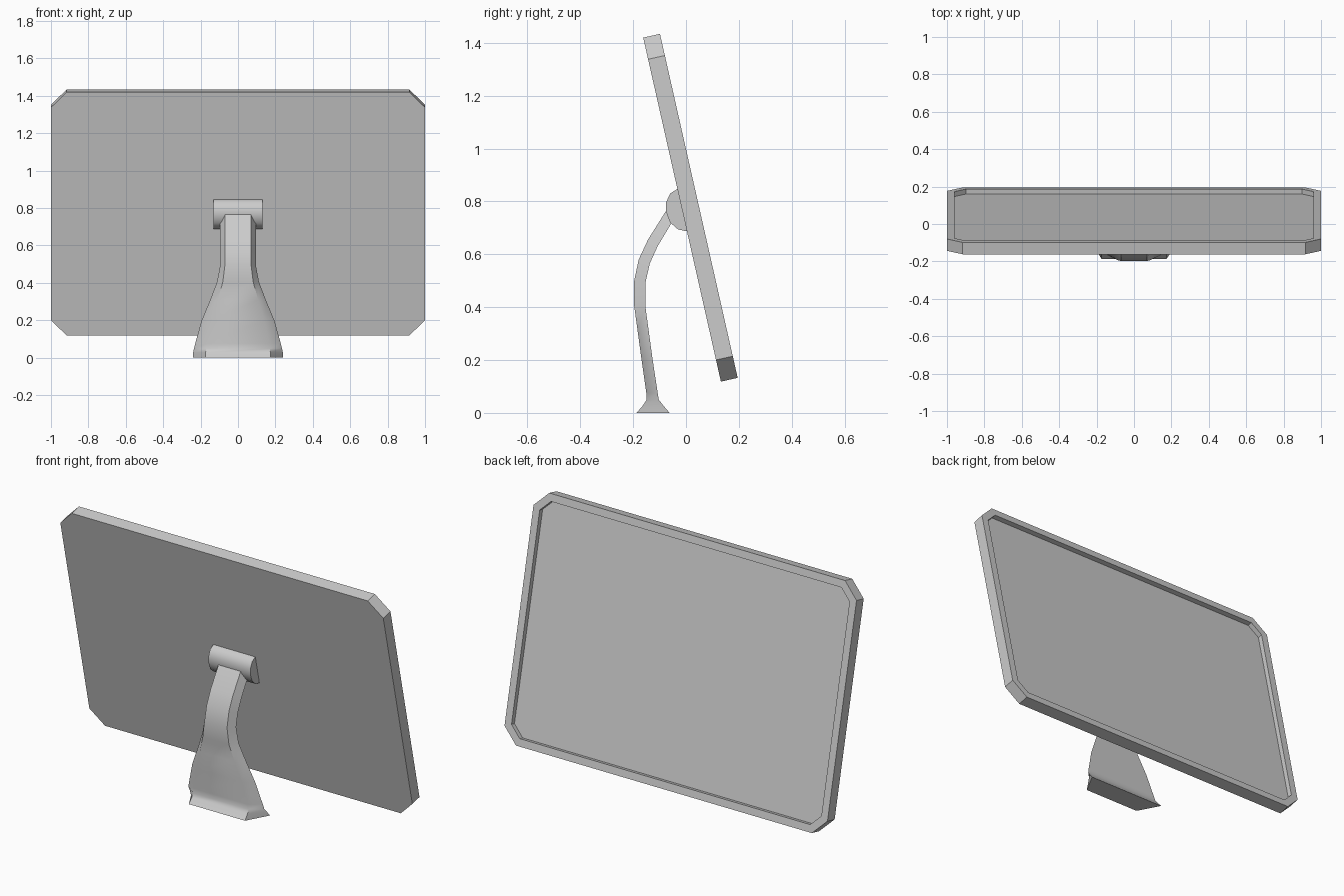
import bpy, bmesh
from math import radians
from mathutils import Vector

if "Cube" in bpy.data.objects:
    bpy.data.objects.remove(bpy.data.objects["Cube"])


def finish(bm, name, smooth=None):
    bmesh.ops.recalc_face_normals(bm, faces=bm.faces)
    me = bpy.data.meshes.new(name)
    bm.to_mesh(me)
    bm.free()
    ob = bpy.data.objects.new(name, me)
    bpy.context.collection.objects.link(ob)
    if smooth:
        bpy.ops.object.select_all(action='DESELECT')
        ob.select_set(True)
        bpy.context.view_layer.objects.active = ob
        bpy.ops.object.shade_smooth_by_angle(angle=radians(smooth))
    return ob


def loft(rings, name, smooth):
    """Skin a list of matching rings and cap both ends."""
    bm = bmesh.new()
    vs = [[bm.verts.new(p) for p in r] for r in rings]
    n = len(vs[0])
    for a, b in zip(vs, vs[1:]):
        for i in range(n):
            j = (i + 1) % n
            bm.faces.new((a[i], a[j], b[j], b[i]))
    bm.faces.new(vs[0])
    bm.faces.new(vs[-1])
    return finish(bm, name, smooth)


# Display panel: chamfered slab with a recessed screen on the +y side
W, H, T, C = 1.0, 0.667, 0.065, 0.084
outline = [(W, H - C), (W - C, H), (C - W, H), (-W, H - C),
           (-W, C - H), (C - W, -H), (W - C, -H), (W, C - H)]
bm = bmesh.new()
back = bm.faces.new([bm.verts.new((x, -T / 2, z)) for x, z in outline])
ext = bmesh.ops.extrude_face_region(bm, geom=[back], use_keep_orig=True)
verts = [g for g in ext["geom"] if isinstance(g, bmesh.types.BMVert)]
bmesh.ops.translate(bm, verts=verts, vec=(0, T, 0))
bmesh.ops.recalc_face_normals(bm, faces=bm.faces)
screen = max(bm.faces, key=lambda f: f.calc_center_median().y)
bmesh.ops.inset_region(bm, faces=[screen], thickness=0.044)
screen = bmesh.ops.extrude_discrete_faces(bm, faces=[screen])["faces"][0]
bmesh.ops.translate(bm, verts=screen.verts, vec=(0, -0.027, 0))
panel = finish(bm, "display_panel")
panel.rotation_euler.x = radians(12.73)
panel.location = Vector((0, 0.0168, 0.776))

# Hinge: rounded bar against the back of the panel
hinge = [(-0.012, 0.851), (-0.034, 0.846), (-0.060, 0.830), (-0.075, 0.797),
         (-0.075, 0.759), (-0.060, 0.720), (-0.030, 0.694), (0.002, 0.687),
         (0.022, 0.692)]
loft([[(x, y, z) for y, z in hinge] for x in (-0.13, 0.13)], "hinge", 40)

# Stand: curved trapezoid leg; (y, z, half width) at its front and rear faces
leg = [((-0.187, 0.000, 0.174), (-0.062, 0.000, 0.242)),
       ((-0.163, 0.028, 0.173), (-0.086, 0.028, 0.240)),
       ((-0.150, 0.048, 0.170), (-0.103, 0.050, 0.235)),
       ((-0.150, 0.075, 0.166), (-0.107, 0.075, 0.229)),
       ((-0.168, 0.200, 0.140), (-0.126, 0.200, 0.194)),
       ((-0.183, 0.310, 0.108), (-0.141, 0.310, 0.148)),
       ((-0.196, 0.405, 0.081), (-0.154, 0.405, 0.112)),
       ((-0.197, 0.495, 0.070), (-0.154, 0.490, 0.096)),
       ((-0.179, 0.580, 0.069), (-0.137, 0.565, 0.095)),
       ((-0.144, 0.655, 0.069), (-0.106, 0.633, 0.095)),
       ((-0.075, 0.765, 0.069), (-0.055, 0.718, 0.095)),
       ((-0.050, 0.800, 0.069), (-0.030, 0.753, 0.095))]
loft([[(-fw, fy, fz), (fw, fy, fz), (rw, ry, rz), (-rw, ry, rz)]
      for (fy, fz, fw), (ry, rz, rw) in leg], "stand", 48)
